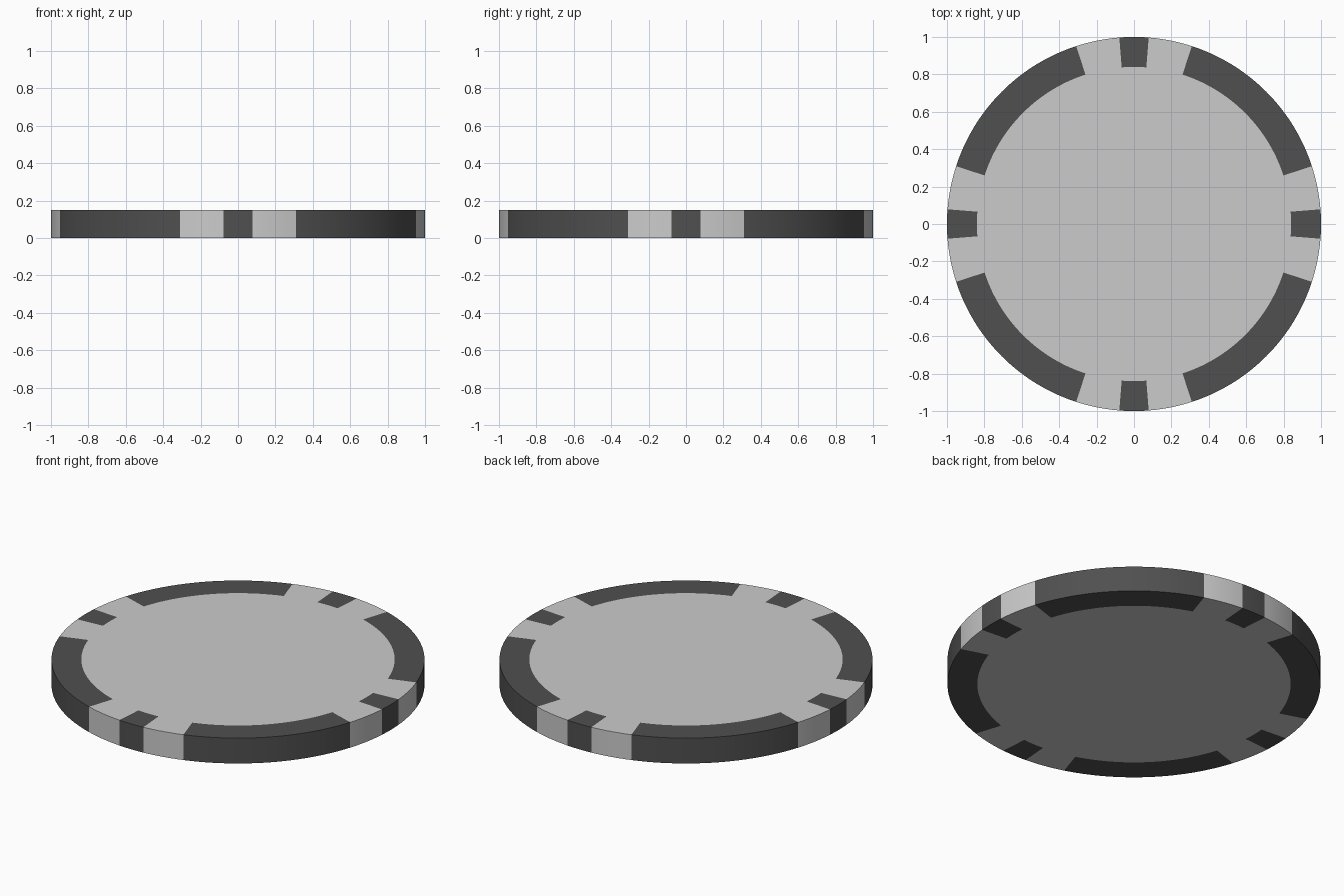
import bpy, bmesh
from math import cos, sin, radians

if "Cube" in bpy.data.objects:
    bpy.data.objects.remove(bpy.data.objects["Cube"])

R, R_IN, H = 1.0, 0.84, 0.15
STEP = 1.5  # degrees per side

dark = bpy.data.materials.new("dark_inlay")
dark.diffuse_color = (0.08, 0.08, 0.08, 1)
dark.use_nodes = True
dark.node_tree.nodes["Principled BSDF"].inputs["Base Color"].default_value = dark.diffuse_color


def arc(r, a0, a1):
    n = round(abs(a1 - a0) / STEP)
    return [(r * cos(radians(a0 + (a1 - a0) * i / n)),
             r * sin(radians(a0 + (a1 - a0) * i / n))) for i in range(n + 1)]


def prism(name, outline, mat=None):
    bm = bmesh.new()
    face = bm.faces.new([bm.verts.new((x, y, 0)) for x, y in outline])
    ext = bmesh.ops.extrude_face_region(bm, geom=[face], use_keep_orig=True)
    top = [v for v in ext["geom"] if isinstance(v, bmesh.types.BMVert)]
    bmesh.ops.translate(bm, verts=top, vec=(0, 0, H))
    bmesh.ops.recalc_face_normals(bm, faces=bm.faces)
    me = bpy.data.meshes.new(name)
    bm.to_mesh(me)
    bm.free()
    ob = bpy.data.objects.new(name, me)
    bpy.context.collection.objects.link(ob)
    if mat:
        me.materials.append(mat)
    bpy.ops.object.select_all(action="DESELECT")
    ob.select_set(True)
    bpy.context.view_layer.objects.active = ob
    bpy.ops.object.shade_smooth_by_angle(angle=radians(30))


# Edge inlays: a short block and a long arc in every quarter
body = []
for q in range(4):
    b = 90 * q
    for name, a0, a1 in (("short_inlay", -4.5, 4.5), ("long_inlay", 18, 72)):
        prism(f"{name}_{q + 1}",
              arc(R, b + a0, b + a1) + arc(R_IN, b + a1, b + a0), dark)
    # Matching outline of the notched disc
    body += arc(R_IN, b - 4.5, b + 4.5) + arc(R, b + 4.5, b + 18)
    body += arc(R_IN, b + 18, b + 72) + arc(R, b + 72, b + 85.5)

# Disc body between the inlays
prism("chip_body", body)
